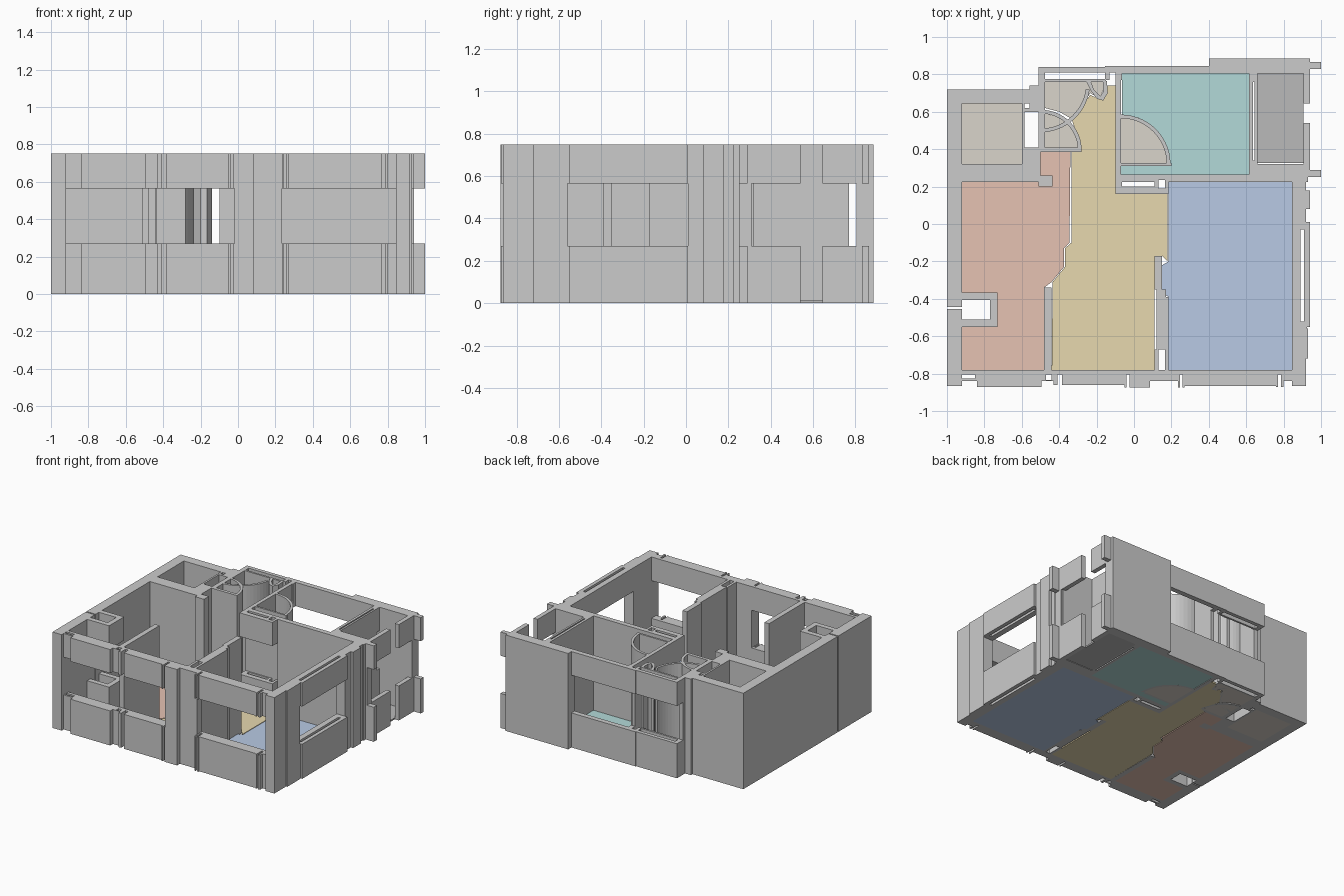
import bpy, bmesh, math

H, SILL, HEAD, FLOOR = 0.75, 0.27, 0.565, 0.012


def finish(name, bm, color=None):
    bmesh.ops.recalc_face_normals(bm, faces=bm.faces)
    me = bpy.data.meshes.new(name)
    bm.to_mesh(me)
    bm.free()
    ob = bpy.data.objects.new(name, me)
    bpy.context.collection.objects.link(ob)
    if color:
        mat = bpy.data.materials.new(name + "_color")
        mat.diffuse_color = (*color, 1)
        me.materials.append(mat)
    return ob


def prism(name, pts, z1, color=None):
    """Extrude a plan outline from the ground to z1."""
    bm = bmesh.new()
    f = bm.faces.new([bm.verts.new((x, y, 0)) for x, y in pts])
    top = bmesh.ops.extrude_face_region(bm, geom=[f], use_keep_orig=True)["geom"]
    bmesh.ops.translate(bm, vec=(0, 0, z1), verts=[v for v in top if isinstance(v, bmesh.types.BMVert)])
    return finish(name, bm, color)


def rect(x0, x1, y0, y1):
    return [(x0, y0), (x1, y0), (x1, y1), (x0, y1)]


def arc(cx, cy, r, a0, a1, n=14):
    return [(cx + r * math.cos(math.radians(a0 + (a1 - a0) * i / n)),
             cy + r * math.sin(math.radians(a0 + (a1 - a0) * i / n))) for i in range(n + 1)]


def plan_solid(name, rects, cuts, spans):
    """Merge plan rectangles (x0, x1, y0, y1) minus cuts into one clean shell per height span."""
    xs = sorted({v for r in rects + cuts for v in r[:2]})
    ys = sorted({v for r in rects + cuts for v in r[2:]})

    def inside(x, y, rs):
        return any(a < x < b and c < y < d for a, b, c, d in rs)
    cells = set()
    for i in range(len(xs) - 1):
        for j in range(len(ys) - 1):
            x, y = (xs[i] + xs[i + 1]) / 2, (ys[j] + ys[j + 1]) / 2
            if inside(x, y, rects) and not inside(x, y, cuts):
                cells.add((i, j))
    bm = bmesh.new()
    for z0, z1 in spans:
        verts = {}

        def vert(i, j, z):
            if (i, j, z) not in verts:
                verts[i, j, z] = bm.verts.new((xs[i], ys[j], z))
            return verts[i, j, z]
        for i, j in cells:
            ring = [(i, j), (i + 1, j), (i + 1, j + 1), (i, j + 1)]
            bm.faces.new([vert(*p, z1) for p in ring])
            bm.faces.new([vert(*p, z0) for p in reversed(ring)])
            for k, (di, dj) in enumerate([(0, -1), (1, 0), (0, 1), (-1, 0)]):
                if (i + di, j + dj) not in cells:
                    a, b = ring[k], ring[(k + 1) % 4]
                    bm.faces.new([vert(*a, z0), vert(*b, z0), vert(*b, z1), vert(*a, z1)])
    bmesh.ops.dissolve_limit(bm, angle_limit=0.01, verts=bm.verts, edges=bm.edges)
    return finish(name, bm)


# full-height outside walls
outer = [
    (-1, -.92, -.865, .72), (-1, -.52, .645, .72), (-.56, -.5, .62, .74),
    (-.02, .085, -.875, -.78), (.085, .235, -.84, -.78),
    (.845, .92, -.865, -.56), (.92, .93, -.72, -.56),
    (.845, .92, .01, .235), (.92, .94, .08, .18), (.62, .93, .225, .32),
    (.4, .94, .805, .885), (.93, .94, .25, .31),
]
# full-height partitions
inner = [
    (-.92, -.5, .225, .32), (-.6, -.5, .32, .40), (-.51, -.435, .2, .26),
    (-.6, -.585, .32, .645), (-.585, -.51, .60, .62), (-.51, -.475, .385, .765),
    (-.6, -.28, .385, .41), (-.48, -.44, -.78, -.34),
    (.11, .15, -.35, -.17), (.12, .17, -.67, -.35), (.15, .185, -.78, -.39), (.11, .15, -.78, -.67),
    (-.1, -.07, .24, .77), (-.1, .2, .31, .325), (-.1, .62, .235, .265),
    (.185, .62, .225, .265), (.615, .66, .265, .77),
]
# walls with a long window opening
windowed = [
    (-.92, -.02, -.84, -.78), (-.84, -.495, -.872, -.84), (-.43, -.37, -.86, -.84),
    (-.37, -.05, -.862, -.84), (-.05, -.02, -.875, -.84),
    (.235, .845, -.84, -.78), (.235, .27, -.875, -.84), (.27, .76, -.865, -.84), (.76, .8, -.872, -.84),
    (.845, .925, -.56, .01), (.86, .94, -.55, .01),
    (.905, .94, .31, .54), (.905, .94, .645, .88), (.94, 1, .25, .29), (.94, 1, .83, .865),
    (-.51, -.15, .76, .84), (-.155, .4, .805, .845), (-.155, -.065, .77, .83), (.615, .66, .77, .805),
    (-.1, .185, .16, .24), (-.92, -.73, -.55, -.365),
]
# shafts and slots left open
slots = [
    (-.475, -.155, .775, .81), (-.13, -.1, .74, .81), (-.065, .11, .2, .225), (.13, .165, .19, .235),
    (-.92, -.77, -.51, -.405), (-1, -.92, -.455, -.445), (.89, .91, -.52, -.03), (.635, .645, .34, .76),
    (-.92, -.85, -.825, -.805), (-.47, -.44, -.835, -.805), (-.41, -.385, -.86, -.805),
    (-.04, -.025, -.875, -.805), (.13, .165, -.78, -.67), (.245, .26, -.875, -.805), (.77, .785, -.872, -.805),
]
plan_solid("walls", outer + inner, slots, [(0, H)])
plan_solid("window_walls", windowed, slots + outer + inner, [(0, SILL), (HEAD, H)])

# curved door swings
for name, c, r, a0, a1 in [("bedroom_door_swing", (-.07, .32), .265, 0, 90),
                           ("lower_bath_door_swing", (-.495, .395), .215, 3, 88),
                           ("upper_bath_door_swing", (-.5, .755), .265, -86, -8)]:
    prism(name, arc(*c, r, a0, a1) + arc(*c, r - .02, a1, a0), H)

# small folded wall beside the entry
prism("entry_fold", [(-.255, .76), (-.235, .72), (-.2, .67), (-.165, .66), (-.14, .7), (-.145, .765),
                     (-.165, .765), (-.165, .705), (-.18, .685), (-.215, .72), (-.23, .76)], H)

# coloured floors
RED, YELLOW, BLUE = (.79, .54, .45), (.80, .69, .43), (.48, .59, .78)
TEAL, BEIGE, GREY = (.45, .70, .69), (.70, .66, .60), (.49, .49, .49)
prism("red_room_floor", [(-.92, -.78), (-.48, -.78), (-.48, -.34), (-.44, -.31), (-.375, -.23), (-.375, -.13),
                         (-.345, -.1), (-.34, .385), (-.5, .385), (-.5, .225), (-.92, .225), (-.92, -.365),
                         (-.73, -.365), (-.73, -.55), (-.92, -.55)], FLOOR, RED)
prism("hall_floor", [(-.44, -.78), (.11, -.78), (.11, -.17), (.15, -.17), (.18, -.2), (.18, .16), (-.1, .16),
                     (-.1, .74), (-.145, .74), (-.165, .66), (-.235, .69), (-.33, .55), (-.28, .41),
                     (-.335, .385), (-.335, -.1), (-.37, -.13), (-.37, -.23), (-.435, -.31)], FLOOR, YELLOW)
prism("blue_room_floor", [(.185, -.78), (.845, -.78), (.845, .225), (.185, .225), (.185, -.2),
                          (.15, -.22), (.15, -.37), (.185, -.39)], FLOOR, BLUE)
prism("teal_room_floor", [(.2, .265), (.615, .265), (.615, .805), (-.065, .805)]
      + arc(-.07, .32, .265, 89, 0) + [(-.07, .31), (-.07, .265)], FLOOR, TEAL)
prism("grey_room_floor", rect(.66, .905, .325, .805), FLOOR, GREY)
prism("store_floor", rect(-.92, -.6, .32, .645), FLOOR, BEIGE)
prism("bedroom_swing_floor", [(-.07, .325)] + arc(-.07, .325, .245, 0, 90), FLOOR, BEIGE)
prism("lower_bath_floor", [(-.475, .41)] + arc(-.495, .395, .195, 4, 84), FLOOR, BEIGE)
prism("upper_bath_floor", [(-.475, .765), (-.475, .62), (-.4, .6), (-.33, .56), (-.27, .64), (-.235, .7),
                           (-.18, .67), (-.15, .765)], FLOOR, BEIGE)
